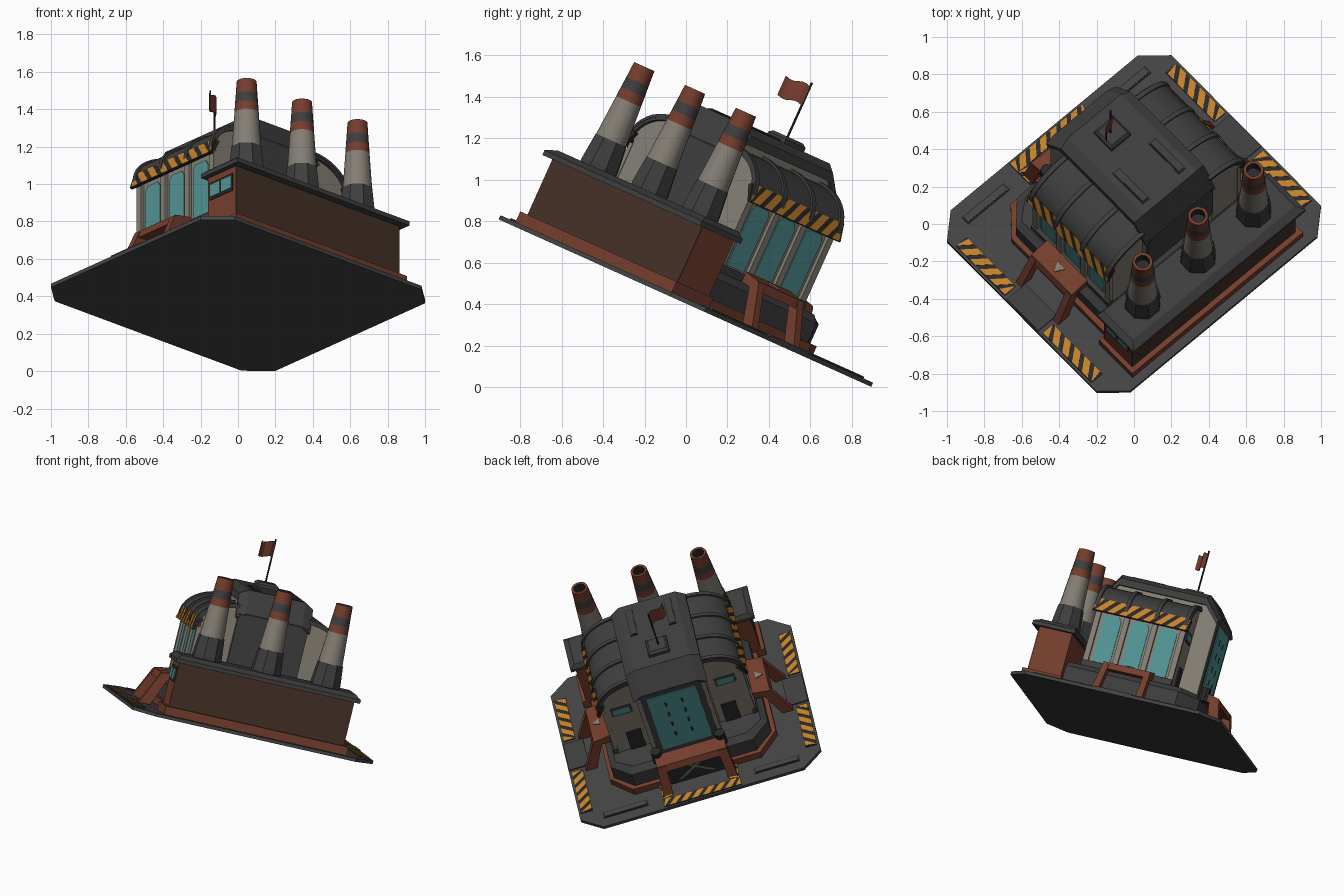
import bpy, bmesh, math
from mathutils import Matrix, Vector

if "Cube" in bpy.data.objects:
    bpy.data.objects.remove(bpy.data.objects["Cube"])

# whole model is turned, then tilted backwards on its base plate
TILT, TURN = math.radians(24.2), math.radians(42.2)
M = (Matrix.Translation((0, -0.005, 0.405)) @ Matrix.Rotation(-TILT, 4, 'X')
     @ Matrix.Rotation(TURN, 4, 'Z'))

COL = {"plate_grey": (.057, .057, .057), "roof_grey": (.048, .048, .049), "charcoal": (.022, .022, .023),
       "warm_wall": (.23, .21, .175), "rust_red": (.175, .047, .026), "dark_brown": (.056, .030, .020),
       "teal_glass": (.085, .29, .29), "hazard_orange": (.55, .22, .025)}
MAT = {}
for n, c in COL.items():
    MAT[n] = bpy.data.materials.new(n)
    MAT[n].diffuse_color = (*c, 1)
G = .022    # top of the base plate


def finish(name, bm, mats, smooth=False):
    bmesh.ops.recalc_face_normals(bm, faces=bm.faces)
    me = bpy.data.meshes.new(name)
    bm.to_mesh(me)
    bm.free()
    for m in mats:
        me.materials.append(MAT[m])
    ob = bpy.data.objects.new(name, me)
    ob.matrix_world = M
    bpy.context.collection.objects.link(ob)
    if smooth:
        bpy.context.view_layer.objects.active = ob
        ob.select_set(True)
        bpy.ops.object.shade_smooth_by_angle(angle=math.radians(35))
        ob.select_set(False)
    return ob


def loft(name, rings, mats, xf=lambda p: p, smooth=False):
    """Skin equal rings of points, capped; mats is one name or one per segment."""
    names = [mats] if isinstance(mats, str) else sorted(set(mats))
    bm = bmesh.new()
    vs = [[bm.verts.new(xf(p)) for p in r] for r in rings]
    n = len(rings[0])
    for k in range(len(vs) - 1):
        idx = 0 if isinstance(mats, str) else names.index(mats[k])
        for i in range(n):
            j = (i + 1) % n
            bm.faces.new((vs[k][i], vs[k][j], vs[k + 1][j], vs[k + 1][i])).material_index = idx
    bm.faces.new(vs[0][::-1])
    bm.faces.new(vs[-1]).material_index = 0 if isinstance(mats, str) else names.index(mats[-1])
    return finish(name, bm, names, smooth)


def box(name, x, y, z, mat, xf=lambda p: p):
    return loft(name, [[(x[0], y[0], h), (x[1], y[0], h), (x[1], y[1], h), (x[0], y[1], h)] for h in z], mat, xf)


def up(poly, h):
    return [(p[0], p[1], h) for p in poly]


def rect(x0, x1, y0, y1):
    return [(x0, y0), (x1, y0), (x1, y1), (x0, y1)]


def along(poly, b):          # profile in (a, h) placed at depth b
    return [(p[0], b, p[1]) for p in poly]


def hazard(name, o, d, w, n, xf=lambda p: p):
    """Dark strip with slanted orange bars; o corner, d length vector, w width vector."""
    o, d, w = Vector(o), Vector(d), Vector(w)
    nrm = d.cross(w).normalized() * .006
    if nrm.z < 0:
        nrm = -nrm
    loft(name + "_strip", [[p + nrm * t for p in (o, o + d, o + d + w, o + w)] for t in (0, 1)], "charcoal", xf)
    step, lean = 1 / n, .8 * w.length / d.length
    cl = lambda t: d * min(1, max(0, t))
    for i in range(-2, n + 1):
        s, e = (i + .2) * step, (i + .8) * step
        if e + lean > .03 and s < .97:
            q = [o + cl(s), o + cl(e), o + cl(e + lean) + w, o + cl(s + lean) + w]
            loft(name + "_bar", [[p + nrm * t for p in q] for t in (1, 1.4)], "hazard_orange", xf)


# base plate
A, B, ca, cb = .81, .715, .135, .12
plate = [(A, -B + cb), (A, B - cb), (A - ca, B), (-A + ca, B), (-A, B - cb), (-A, -B + cb), (-A + ca, -B), (A - ca, -B)]
loft("base_plate", [up(plate, 0), up(plate, G)], "plate_grey")

# podium with red plinth
pod = lambda e: [(.53 + e, -.43), (.53 + e, .355), (.41 + e * .6, .48 + e), (-.41 - e * .6, .48 + e), (-.53 - e, .355), (-.53 - e, -.43)]
loft("podium_plinth", [up(pod(.03), G), up(pod(.03), .07)], "rust_red")
loft("podium", [up(pod(0), .07), up(pod(0), .17), up(pod(-.04), .205)], "roof_grey")

# rear annex carrying the chimneys
box("annex_plinth", (-.615, .615), (-.665, -.40), (G, .078), "rust_red")
box("annex_walls", (-.59, .59), (-.63, -.41), (.078, .38), "rust_red")
box("annex_back_panel", (-.59, .59), (-.636, -.63), (.078, .375), "dark_brown")
loft("annex_roof", [up(rect(-.62, .62, -.68, -.39), h) for h in (.37, .395)]
     + [up(rect(-.585, .585, -.635, -.405), .42)], "roof_grey")

# chimneys
def circle(cx, cy, r, h, n):
    return [(cx + r * math.cos(math.tau * (i + .5) / n), cy + r * math.sin(math.tau * (i + .5) / n), h) for i in range(n)]

for k, cx in enumerate((-.4, 0, .4)):
    cy = -.51
    loft(f"chimney_base_{k}", [circle(cx, cy, .10, .41, 8), circle(cx, cy, .10, .44, 8), circle(cx, cy, .086, .57, 8)], "roof_grey")
    prof = [(.080, .57), (.066, .775), (.063, .825), (.059, .88), (.054, .96), (.038, .96), (.038, .90)]
    loft(f"chimney_stack_{k}", [circle(cx, cy, r, h, 16) for r, h in prof],
         ["warm_wall", "rust_red", "roof_grey", "rust_red", "rust_red", "charcoal"], smooth=True)

# central hall: warm walls under a faceted grey roof shell
hall = [(-.36, .2), (.41, .2), (.41, .75), (.315, .845), (-.28, .845), (-.36, .74)]
loft("hall_walls", [[(a, p[0], p[1]) for p in hall] for a in (-.232, .232)], "warm_wall")
def roof_ring(a, d):
    out = [(-.375, .75 - d), (-.29 + d * .3, .90 - d), (.315 - d * .3, .90 - d), (.425, .765 - d)]
    inn = [(.405, .72), (.31, .82), (-.28, .82), (-.355, .71)]
    return [(a, b, h) for b, h in out + inn]
loft("hall_roof", [roof_ring(-.25, .035), roof_ring(-.19, 0), roof_ring(.19, 0), roof_ring(.25, .035)], "roof_grey")
box("hall_rear_cladding", (-.235, .235), (-.37, -.36), (.41, .745), "roof_grey")
box("hall_window_frame", (-.205, .205), (.41, .416), (.21, .755), "roof_grey")
box("hall_window", (-.165, .165), (.416, .421), (.25, .72), "teal_glass")
for a in (-.055, .055):
    for h in (.36, .45, .54, .63):
        box("hall_window_slot", (a - .008, a + .008), (.421, .423), (h - .018, h + .018), "charcoal")
for s in (-1, 1):
    box("roof_slot_frame", (s * .13 - .025, s * .13 + .025), (-.24, .0), (.90, .906), "charcoal")
    box("roof_slot", (s * .13 - .018, s * .13 + .018), (-.232, -.008), (.906, .910), "roof_grey")

# flag
loft("flag_base", [up(rect(-.07, .07, .10, .24), .90), up(rect(-.07, .07, .10, .24), .92), up(rect(-.055, .055, .115, .225), .935)], "roof_grey")
loft("flag_pole", [circle(-.01, .175, .006, h, 6) for h in (.93, 1.22)], "charcoal")
flag = []
for i in range(7):
    t, wob = i / 6 * .13, .01 * math.sin(i / 6 * math.tau)
    flag.append((-.01 - .80 * t + .60 * wob, .175 - .60 * t - .80 * wob, wob * .8))
loft("flag", [[(x, y, 1.10 + w), (x + .003, y - .004, 1.10 + w), (x + .003, y - .004, 1.20 + w), (x, y, 1.20 + w)]
              for x, y, w in flag], "rust_red")


def portal(name, p0, p1, pf, q, lw, xf):
    """Red entrance frame: roof beam on two splayed legs."""
    loft(name + "_beam", [[(p0, y, .205), (p1 + .015, y, .195), (p1, y, .24), (p0, y, .26)] for y in (-q, q)], "rust_red", xf)
    for y in (-q, q):
        loft(name + "_leg", [[(pf - .075, v * 1.06, G), (pf, v * 1.06, G), (p1 + .005, v, .235), (p1 - .06, v, .235)]
                             for v in (y - math.copysign(lw, y), y)], "rust_red", xf)


def shell(t0, t1):           # quarter arch skin between two offsets
    f = lambda t: [(.235 + (.235 + t) * math.cos(math.pi / 20 * i), .61 + (.16 + t) * math.sin(math.pi / 20 * i)) for i in range(11)]
    return f(t1) + f(t0)[::-1]


# side wings, mirrored left and right
arc = shell(0, 0)[:11]
for s, side in ((-1, "left"), (1, "right")):
    xf = lambda p, s=s: (s * p[0], p[1], p[2])
    loft(side + "_wing_walls", [along([(.2, .2), (.455, .2), (.455, .61)] + arc[1:], b) for b in (-.325, .28)], "warm_wall", xf)
    loft(side + "_wing_roof", [along(shell(0, .018), b) for b in (-.34, .295)], "roof_grey", xf, True)
    for b in (-.33, -.13, .075, .275):
        loft(side + "_roof_rib", [along(shell(.015, .03), b + e) for e in (-.013, .013)], "roof_grey", xf)
    loft(side + "_awning", [along([(.445, .65), (.470, .66), (.502, .572), (.49, .572)], b) for b in (-.345, .30)], "charcoal", xf)
    hazard(side + "_awning_hazard", (.503, -.345, .574), (0, .645, 0), (-.030, 0, .086), 8, xf)
    # tall windows, pillars, sill
    for b in (-.21, -.02, .17):
        win = [(b - .06, .25), (b + .06, .25), (b + .06, .54), (b + .04, .57), (b - .04, .57), (b - .06, .54)]
        loft(side + "_window", [[(a, p[0], p[1]) for p in win] for a in (.453, .462)], "teal_glass", xf)
    for b in (-.31, -.115, .075, .265):
        box(side + "_pillar", (.45, .475), (b - .018, b + .018), (.2, .6), "warm_wall", xf)
    box(side + "_window_sill", (.45, .485), (-.33, .285), (.2, .245), "roof_grey", xf)
    # end wall details
    box(side + "_end_window_frame", (.28, .42), (.28, .286), (.525, .595), "roof_grey", xf)
    box(side + "_end_window", (.295, .405), (.286, .290), (.538, .582), "teal_glass", xf)
    box(side + "_end_door", (.27, .37), (.28, .289), (.2, .36), "charcoal", xf)
    # entrance
    portal(side + "_portal", .48, .595, .70, .16, .04, xf)
    tri = [(.525, -.03), (.525, .03), (.575, 0)]
    loft(side + "_sign", [[(x, y, .26 - (x - .48) * .17 + e) for x, y in tri] for e in (0, .006)], "warm_wall", xf)
    box(side + "_mat", (.67, .805), (-.125, .125), (G, .03), "roof_grey", xf)
    for sb in (-1, 1):
        hazard(side + "_edge_hazard", (.718, .15 * sb, G), (0, .39 * sb, 0), (.078, 0, 0), 5, xf)
    # plate slots
    box(side + "_slot_frame", (.36, .66), (.592, .642), (G, G + .006), "charcoal", xf)
    box(side + "_slot", (.37, .65), (.599, .635), (G + .006, G + .009), "plate_grey", xf)
    # front entrance pieces
    hazard(side + "_front_arm_hazard", (.19, .49, G), (0, .145, 0), (.07, 0, 0), 2, xf)
    loft(side + "_front_post", [circle(.215, .455, .035, h, 10) for h in (.2, .29)], "charcoal", xf)

# annex end window, left end only
box("annex_window_frame", (-.595, -.590), (-.61, -.43), (.235, .335), "charcoal")
for b in (-.565, -.475):
    box("annex_window", (-.599, -.595), (b - .038, b + .038), (.25, .32), "teal_glass")

# front entrance on the hall side
portal("front_portal", .46, .555, .61, .235, .06, lambda p: (p[1], p[0], p[2]))
box("front_door", (-.18, .18), (.51, .516), (G, .2), "charcoal")
for s in (-1, 1):
    loft("door_brace", [[(s * -.12, b, .05), (s * -.10, b, .05), (s * .10, b, .19), (s * .08, b, .19)] for b in (.516, .521)], "warm_wall")
hazard("front_edge_hazard", (-.26, .635, G), (.52, 0, 0), (0, .068, 0), 7)

for m in bpy.data.materials:
    if m.users and not m.is_grease_pencil:
        m.use_nodes = True
        m.node_tree.nodes["Principled BSDF"].inputs["Base Color"].default_value = m.diffuse_color
